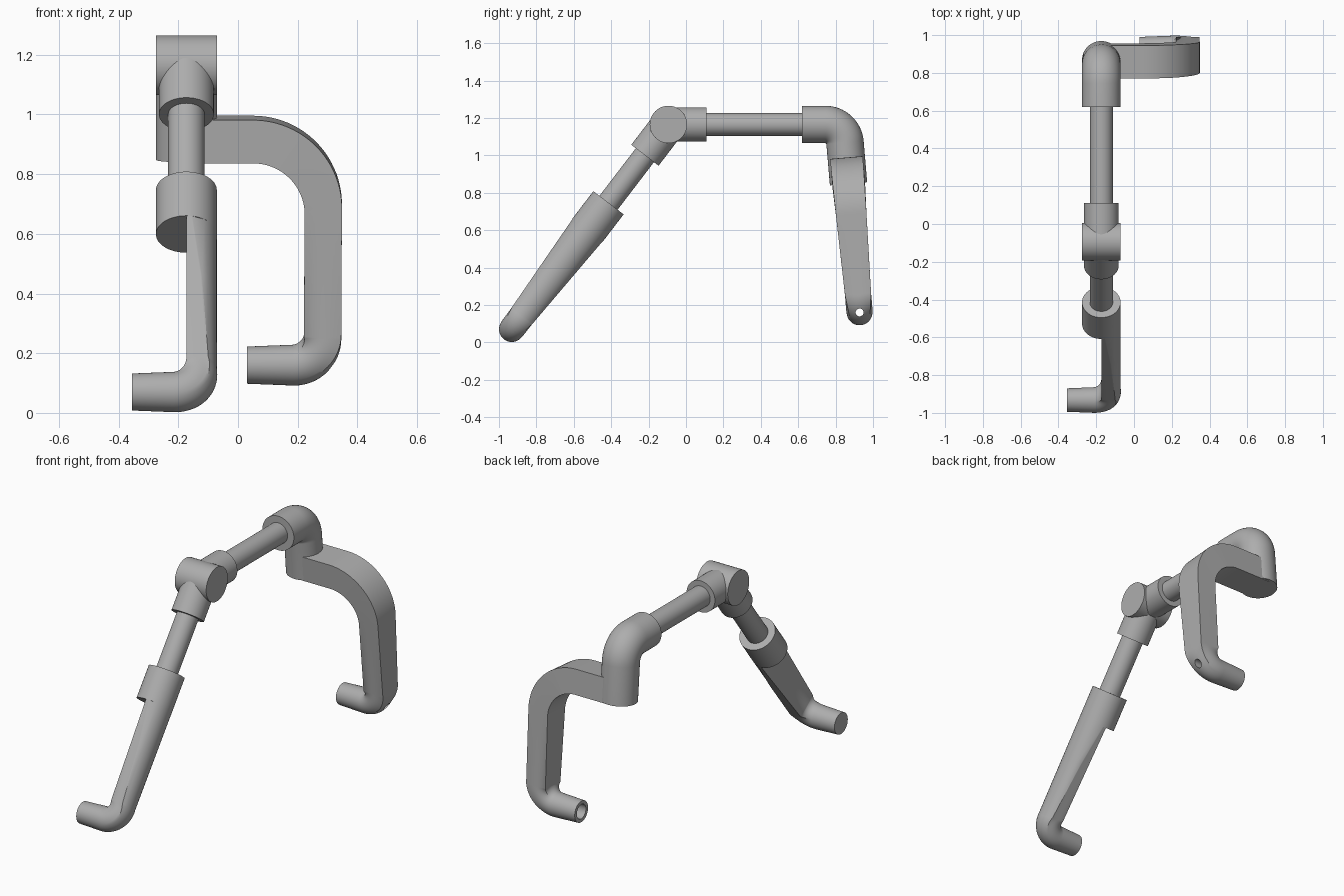
import bpy, bmesh
from math import sin, cos, tan, pi, sqrt, radians
from mathutils import Vector

cube = bpy.data.objects.get("Cube")
if cube:
    bpy.data.objects.remove(cube)

grey = bpy.data.materials.new("plain_grey")
grey.use_nodes = True
grey.diffuse_color = (0.42, 0.42, 0.42, 1)
grey.node_tree.nodes["Principled BSDF"].inputs["Base Color"].default_value = (0.42, 0.42, 0.42, 1)

X, Y, Z = Vector((1, 0, 0)), Vector((0, 1, 0)), Vector((0, 0, 1))
AXIS_X = -0.173
SIDES = 64
RING = [(cos(2 * pi * i / SIDES), sin(2 * pi * i / SIDES)) for i in range(SIDES)]


def finish(name, bm):
    bmesh.ops.recalc_face_normals(bm, faces=bm.faces)
    mesh = bpy.data.meshes.new(name)
    bm.to_mesh(mesh)
    bm.free()
    mesh.materials.append(grey)
    obj = bpy.data.objects.new(name, mesh)
    bpy.context.collection.objects.link(obj)
    return obj


def cylinder(name, a, b, r):
    a, b = Vector(a), Vector(b)
    bm = bmesh.new()
    bmesh.ops.create_cone(bm, cap_ends=True, segments=SIDES, radius1=r, radius2=r, depth=(b - a).length)
    turn = (b - a).to_track_quat('Z', 'Y').to_matrix().to_4x4()
    turn.translation = (a + b) / 2
    bm.transform(turn)
    return finish(name, bm)


def rounded_path(corners, steps=16):
    """Points and tangents along a polyline whose corners (x, y, radius) are rounded."""
    pts = [Vector(c[:2]) for c in corners]
    out = [(pts[0], (pts[1] - pts[0]).normalized())]
    for i in range(1, len(pts) - 1):
        t0 = (pts[i] - pts[i - 1]).normalized()
        t1 = (pts[i + 1] - pts[i]).normalized()
        r = corners[i][2]
        if r == 0:
            out.append((pts[i], t1))
            continue
        turn = t0.angle(t1)
        start = pts[i] - t0 * r * tan(turn / 2)
        inward = Vector((t0.y, -t0.x))
        centre = start + inward * r
        for k in range(steps + 1):
            a = turn * k / steps
            out.append((centre - inward * r * cos(a) + t0 * r * sin(a), t0 * cos(a) + inward * sin(a)))
    out.append((pts[-1], (pts[-1] - pts[-2]).normalized()))
    return out


def sweep(name, path, origin, e1, e2, section):
    """Loft sections along a path drawn in the plane of e1 and e2."""
    across = e1.cross(e2)
    bm = bmesh.new()
    rings = []
    for p, t in path:
        centre = origin + e1 * p.x + e2 * p.y
        out = e1 * -t.y + e2 * t.x
        rings.append([bm.verts.new(centre + out * n + across * b) for n, b in section(p, t)])
    for r0, r1 in zip(rings, rings[1:]):
        for i in range(SIDES):
            j = (i + 1) % SIDES
            bm.faces.new((r0[i], r0[j], r1[j], r1[i]))
    bm.faces.new(rings[0])
    bm.faces.new(rings[-1])
    return finish(name, bm)


def cut(obj, *holes):
    for a, b, r in holes:
        cutter = cylinder("cutter", a, b, r)
        cutter.hide_render = True
        mod = obj.modifiers.new("hole", 'BOOLEAN')
        mod.operation = 'DIFFERENCE'
        mod.solver = 'EXACT'
        mod.object = cutter
        bpy.context.view_layer.objects.active = obj
        bpy.ops.object.modifier_apply(modifier=mod.name)
        bpy.data.objects.remove(cutter)


def clamp(v):
    return max(0.0, min(1.0, v))


def blend(shape, r, t):
    """Mix a section into a circle of radius r."""
    return [(n + (r * c - n) * t, b + (r * s - b) * t) for (n, b), (c, s) in zip(shape, RING)]


SQUARE = [(c / max(abs(c), abs(s)), s / max(abs(c), abs(s))) for c, s in RING]

# Hinge hub with its two sleeves, bored through
hub_c = Vector((AXIS_X, -0.094, 1.165))
foot_c = Vector((AXIS_X, -0.932, 0.07))
down = (foot_c - hub_c).normalized()
reach = (foot_c - hub_c).length
half = X * 0.102
hub = cylinder("hinge_hub", hub_c - half, hub_c + half, 0.1)
upper_sleeve = cylinder("bar_sleeve", hub_c, hub_c + Y * 0.204, 0.092)
lower_sleeve = cylinder("leg_sleeve", hub_c, hub_c + down * 0.207, 0.092)
for part in (hub, upper_sleeve, lower_sleeve):
    cut(part, (hub_c - X * 0.2, hub_c + X * 0.2, 0.03),
        (hub_c + X * 0.05, hub_c + X * 0.2, 0.055),
        (hub_c - X * 0.05, hub_c - X * 0.2, 0.055))

# Straight rods
cylinder("top_bar", hub_c + Y * 0.15, hub_c + Y * 0.75, 0.061)
cylinder("leg_rod", hub_c + down * 0.15, hub_c + down * 0.58, 0.061)

# Rear elbow
sweep("rear_elbow", rounded_path([(0.62, 1.165), (0.842, 1.165, 0.106), (0.869, 0.848)]),
      X * AXIS_X, Y, Z, lambda p, t: [(0.1 * c, 0.102 * s) for c, s in RING])


# Rear arm: flat bar curving down into a round foot
def arm_section(p, t):
    w = 0.0625 + 0.01 * max(0, t.x)
    d = 0.067 + 0.02 * clamp((p.y - 0.16) / 0.72)
    r = 0.062 + 0.04 * max(0, p.x - 0.03)
    return blend([(w * u, d * v) for u, v in SQUARE], r, clamp(-t.x))


arm = sweep("rear_arm",
            rounded_path([(AXIS_X, 0.916), (0.287, 0.916, 0.235), (0.283, 0.16, 0.1), (0.03, 0.16)], 24),
            Vector((0, 0.9416, 0)), X, Vector((0, -0.085, 1)), arm_section)

# Front leg: socket, then a half-round bar curving into a round foot
cylinder("leg_socket", hub_c + down * 0.527, hub_c + down * 0.713, 0.102)
SPINE = AXIS_X + 0.052


def leg_section(p, t):
    d = 0.1 - 0.034 * clamp((-p.y - 0.713) / (reach - 0.713))
    shape = [((u + 1) / 2 * sqrt(0.102 ** 2 - (d * v) ** 2) - 0.052, d * v) for u, v in SQUARE]
    return blend(shape, 0.062 + 0.04 * max(0, p.x + 0.355), clamp(-t.x))


leg = sweep("front_leg",
            rounded_path([(SPINE, -0.62), (SPINE, -0.713, 0), (SPINE, -0.95, 0),
                          (SPINE, -reach, 0.095), (-0.355, -reach)], 24),
            Vector((0, hub_c.y, hub_c.z)), X, -down, leg_section)

# Bores through both feet
for part, tip, y, z in ((arm, 0.03, 0.928, 0.16), (leg, -0.355, foot_c.y, foot_c.z)):
    cut(part, (Vector((tip - 0.1, y, z)), Vector((tip + 0.5, y, z)), 0.021),
        (Vector((tip - 0.1, y, z)), Vector((tip + 0.12, y, z)), 0.042))

# Smooth shading with sharp edges kept
bpy.ops.object.select_all(action='DESELECT')
for obj in bpy.context.collection.objects:
    if obj.type == 'MESH' and obj.data.materials and obj.data.materials[0] == grey:
        obj.select_set(True)
        bpy.context.view_layer.objects.active = obj
bpy.ops.object.shade_smooth_by_angle(angle=radians(30))
